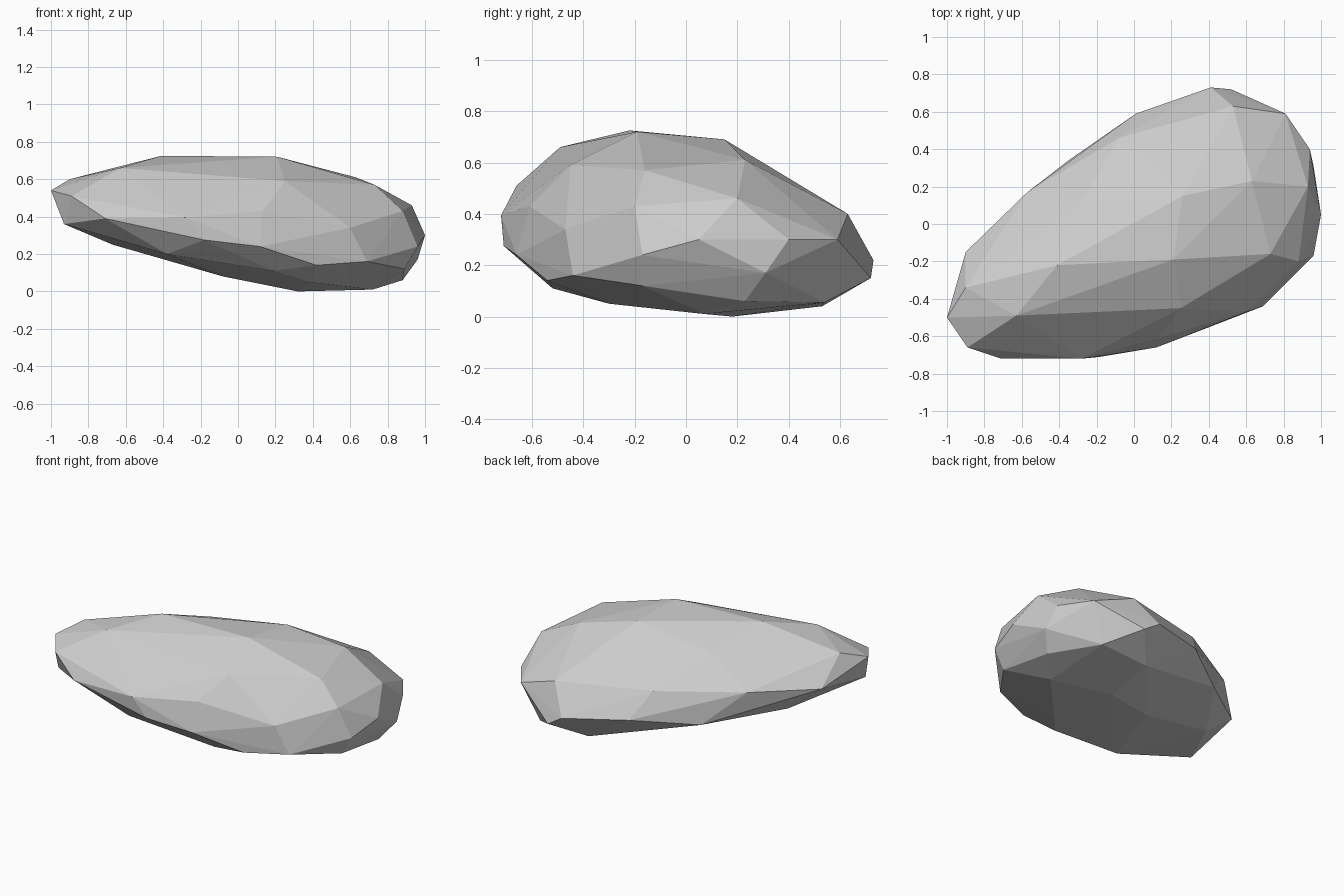
import bpy
import bmesh
from mathutils import Vector

# Remove the default object if present
default_object = bpy.data.objects.get("Cube")
if default_object:
    bpy.data.objects.remove(default_object, do_unlink=True)


def make_material(name, shade):
    """Plain matte grey material."""
    material = bpy.data.materials.new(name)
    material.use_nodes = True
    colour = (shade, shade, shade, 1)
    material.diffuse_color = colour
    shader = material.node_tree.nodes["Principled BSDF"]
    shader.inputs["Base Color"].default_value = colour
    shader.inputs["Roughness"].default_value = 0.9
    return material


def make_faceted_stone(name, bands, material):
    """Wrap a faceted skin around bands of corner points."""
    skin = bmesh.new()
    for band in bands:
        for corner in band:
            skin.verts.new(Vector(corner))
    hull = bmesh.ops.convex_hull(skin, input=skin.verts)
    loose = set(hull["geom_interior"]) | set(hull["geom_unused"])
    loose_corners = [item for item in loose if isinstance(item, bmesh.types.BMVert)]
    bmesh.ops.delete(skin, geom=loose_corners, context="VERTS")
    bmesh.ops.recalc_face_normals(skin, faces=skin.faces)
    mesh = bpy.data.meshes.new(name)
    skin.to_mesh(mesh)
    skin.free()
    mesh.materials.append(material)
    stone = bpy.data.objects.new(name, mesh)
    bpy.context.collection.objects.link(stone)
    return stone


# Crown: the broad upper facets
crown = [
    (-.9, -.34, .6), (-.63, -.49, .66), (-.41, -.22, .725), (.21, -.19, .72),
    (.25, -.45, .59), (.73, -.16, .57), (.63, .23, .61), (.26, .15, .69),
    (-.28, .12, .61),
]

# Girdle: corners around the widest part, front then round to the back
girdle_front = [
    (-1, -.5, .54), (-.89, -.66, .51), (-.71, -.72, .39), (-.28, -.72, .395),
    (.13, -.61, .43), (.6, -.47, .34), (.88, -.2, .43), (.96, -.17, .24),
]
girdle_back = [
    (1, .05, .3), (.93, .2, .46), (.94, .4, .3), (.81, .59, .3), (.53, .63, .4),
    (.41, .73, .22), (-.08, .46, .43), (-.57, .17, .44), (-.9, -.15, .43),
]

# Underside: the sloping lower facets, down to the resting face
lower_slope = [
    (-.93, -.57, .36), (-.18, -.71, .275), (.12, -.66, .24), (-.38, -.61, .2),
    (.42, -.54, .14), (.69, -.44, .16), (.89, -.17, .12), (.96, .31, .17),
    (.52, .72, .15), (.01, .59, .26), (-.35, .34, .23), (-.67, -.12, .25),
    (-.37, .1, .19),
]
resting_face = [
    (.19, -.52, .11), (.38, -.3, .05), (.88, .23, .06), (.7, .54, .055),
    (.35, .53, .04), (.72, .07, .01), (.32, .18, 0), (-.08, .02, .08),
]

stone_grey = make_material("stone grey", 0.6)
make_faceted_stone(
    "faceted_rock",
    [crown, girdle_front, girdle_back, lower_slope, resting_face],
    stone_grey,
)
